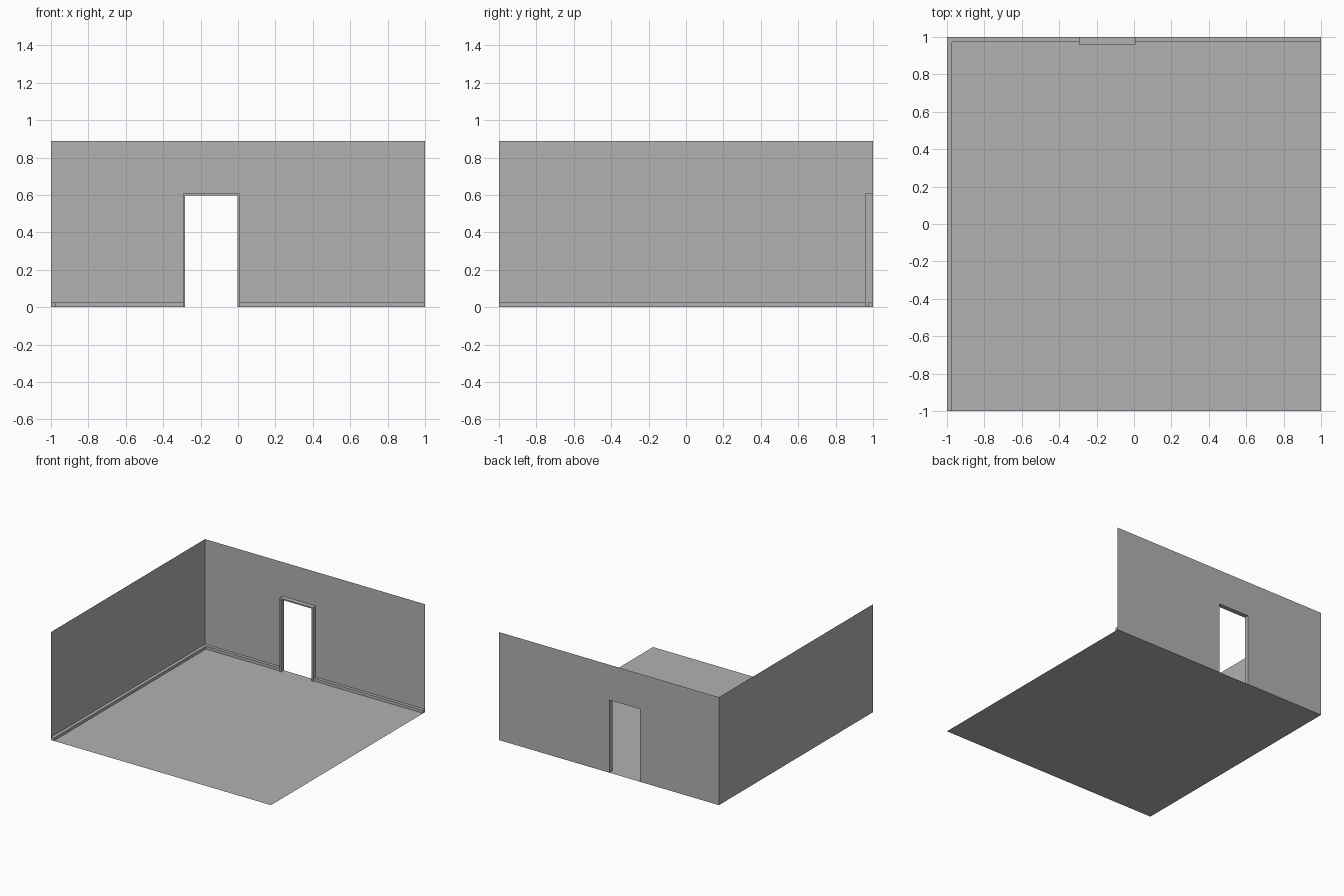
import bpy
import bmesh
from mathutils import Vector

cube = bpy.data.objects.get("Cube")
if cube:
    bpy.data.objects.remove(cube, do_unlink=True)

HEIGHT = 0.887                      # wall height
DOOR = (-0.283, -0.004, 0.597)      # opening: left, right, top
TRIM = 0.011                        # door frame width
FRAME_DEPTH = 0.039
SKIRT_DEPTH, SKIRT_HEIGHT = 0.027, 0.024
GAP = 0.001                         # keeps touching faces apart

grey = bpy.data.materials.new("plain_grey")
grey.use_nodes = True
colour = (0.445, 0.445, 0.445, 1)
grey.diffuse_color = colour
bsdf = next(n for n in grey.node_tree.nodes if n.type == 'BSDF_PRINCIPLED')
bsdf.inputs["Base Color"].default_value = colour


def sheet(name, points, depth=None):
    """Flat face from a point loop, optionally extruded into a solid."""
    bm = bmesh.new()
    face = bm.faces.new([bm.verts.new(p) for p in points])
    if depth:
        new = bmesh.ops.extrude_face_region(bm, geom=[face])["geom"]
        verts = [g for g in new if isinstance(g, bmesh.types.BMVert)]
        bmesh.ops.translate(bm, verts=verts, vec=Vector(depth))
        bmesh.ops.recalc_face_normals(bm, faces=bm.faces)
    mesh = bpy.data.meshes.new(name)
    bm.to_mesh(mesh)
    bm.free()
    mesh.materials.append(grey)
    obj = bpy.data.objects.new(name, mesh)
    bpy.context.collection.objects.link(obj)
    return obj


def skirting(name, x0, x1, y0, y1):
    base = [(x0, y0, GAP), (x1, y0, GAP), (x1, y1, GAP), (x0, y1, GAP)]
    return sheet(name, base, (0, 0, SKIRT_HEIGHT - GAP))


left, right, top = DOOR

# Floor and side wall
sheet("floor", [(-1, -1, 0), (1, -1, 0), (1, 1, 0), (-1, 1, 0)])
sheet("side_wall", [(-1, -1, 0), (-1, 1, 0), (-1, 1, HEIGHT), (-1, -1, HEIGHT)])

# Back wall with doorway
outline = [(-1, 0), (left, 0), (left, top), (right, top), (right, 0),
           (1, 0), (1, HEIGHT), (-1, HEIGHT)]
sheet("back_wall", [(x, 1, z) for x, z in outline])

# Door frame, an upside-down U lining the doorway
l_out, r_out, t_out = left - TRIM, right + TRIM, top + TRIM
u_shape = [(l_out, GAP), (left, GAP), (left, top), (right, top),
           (right, GAP), (r_out, GAP), (r_out, t_out), (l_out, t_out)]
sheet("door_frame", [(x, 1 - FRAME_DEPTH, z) for x, z in u_shape],
      (0, FRAME_DEPTH - GAP, 0))

# Skirting boards
inner = 1 - SKIRT_DEPTH
skirting("side_skirting", GAP - 1, -inner, -1, 1 - GAP)
skirting("back_skirting_left_of_door", -inner, l_out, inner, 1 - GAP)
skirting("back_skirting_right_of_door", r_out, 1, inner, 1 - GAP)
